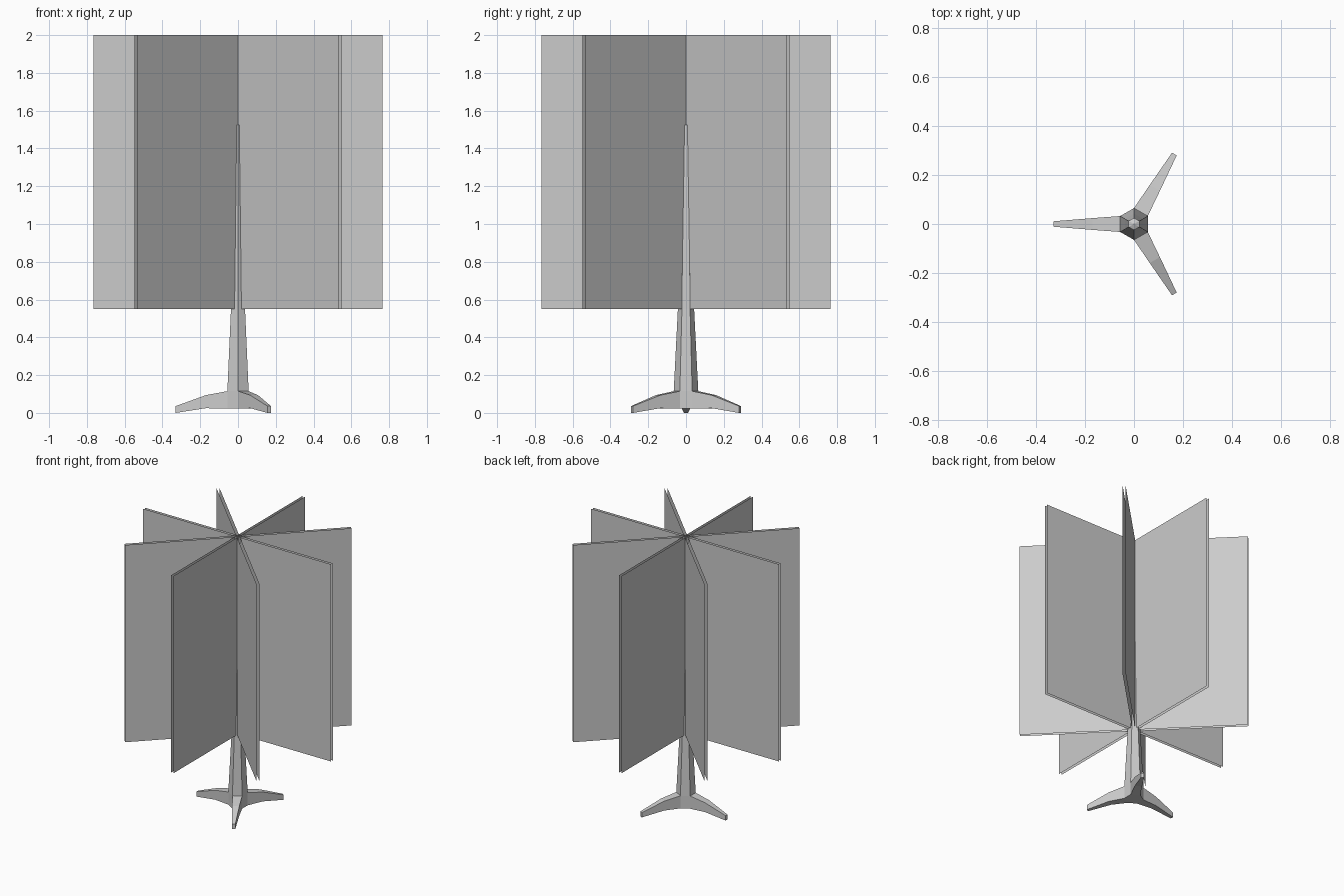
import bpy, bmesh
from math import cos, sin, pi
from mathutils import Matrix, Vector

if "Cube" in bpy.data.objects:
    bpy.data.objects.remove(bpy.data.objects["Cube"])


def finish(bm, name, fix_normals=True):
    if fix_normals:
        bmesh.ops.recalc_face_normals(bm, faces=bm.faces)
    mesh = bpy.data.meshes.new(name)
    bm.to_mesh(mesh)
    bm.free()
    obj = bpy.data.objects.new(name, mesh)
    bpy.context.collection.objects.link(obj)
    return obj


def loft(bm, rings):
    """Bridge rings of equal vertex count, return the vertex rings."""
    vs = [[bm.verts.new(p) for p in ring] for ring in rings]
    for a, b in zip(vs, vs[1:]):
        n = len(a)
        for i in range(n):
            j = (i + 1) % n
            bm.faces.new((a[i], a[j], b[j], b[i]))
    return vs


def hexagon(r, z):
    return [(r * cos(pi / 6 + k * pi / 3), r * sin(pi / 6 + k * pi / 3), z) for k in range(6)]


# Stand: tapered six-sided pole with a low pointed cap, and three arched feet
HUB_R = 0.065
bm = bmesh.new()
rings = loft(bm, [hexagon(HUB_R, 0.022), hexagon(HUB_R, 0.115),
                  hexagon(0.043, 0.55), hexagon(0.025, 1.525)])
bm.faces.new(rings[0][::-1])
tip = bm.verts.new((0, 0, 1.535))
for i in range(6):
    bm.faces.new((rings[-1][i], rings[-1][(i + 1) % 6], tip))

# the hub faces at 60, 180 and 300 degrees are replaced by feet
for f in [f for f in bm.faces if len(f.verts) == 4 and f.calc_center_median().z < 0.11
          and cos(3 * Vector((1, 0)).angle_signed(f.calc_center_median().xy)) < 0]:
    bm.faces.remove(f)

# foot sections: distance out, half width, bottom, top
foot = [(HUB_R * cos(pi / 6), HUB_R / 2, 0.022, 0.115),
        (0.17, 0.024, 0.025, 0.094),
        (0.33, 0.011, 0.0, 0.036)]
for k in range(3):
    rot = Matrix.Rotation(pi / 3 + k * 2 * pi / 3, 3, 'Z')
    secs = [[rot @ Vector(p) for p in ((d, -w, lo), (d, w, lo), (d, w, hi), (d, -w, hi))]
            for d, w, lo, hi in foot]
    end = loft(bm, secs)[-1]
    bm.faces.new(end)
bmesh.ops.remove_doubles(bm, verts=bm.verts, dist=0.0005)
finish(bm, "stand")

# Display panels: eight radiating leaves, each a pair of thin open sheets
HALF_GAP, REACH, Z0, Z1 = 0.01, 0.765, 0.55, 2.0
for k in range(8):
    rot = Matrix.Rotation(k * pi / 4, 3, 'Z')
    bm = bmesh.new()
    for s in (-1, 1):
        y = s * HALF_GAP
        pts = [(0, y, Z0), (REACH, y, Z0), (REACH, y, Z1), (0, y, Z1)]
        if s > 0:
            pts.reverse()
        bm.faces.new([bm.verts.new(rot @ Vector(p)) for p in pts])
    finish(bm, f"panel_{k + 1}", fix_normals=False)
